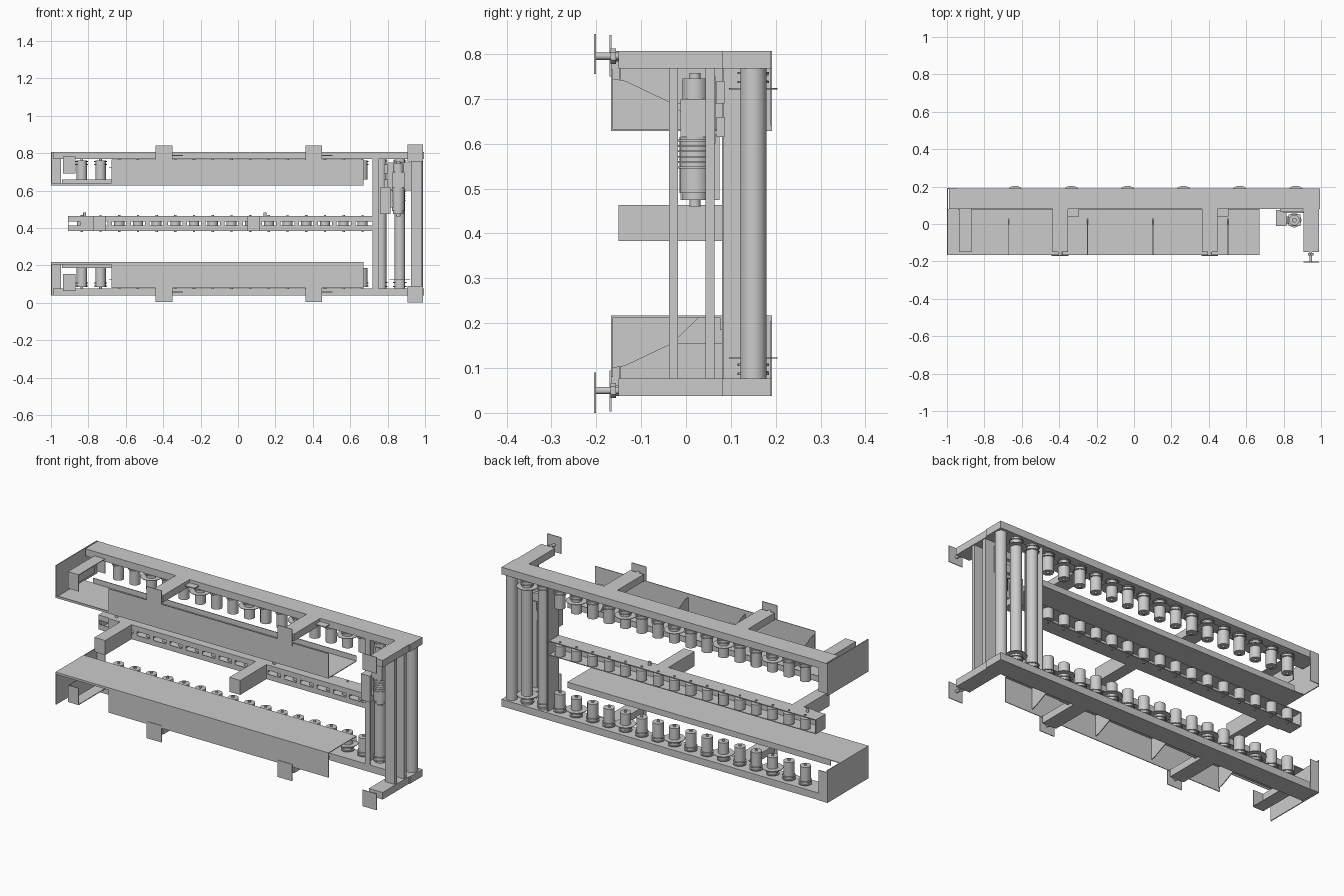
import bpy, bmesh, math
from mathutils import Matrix

H = 0.845  # overall height; the two sides mirror about H/2


def finish(bm, name):
    bmesh.ops.recalc_face_normals(bm, faces=bm.faces)
    me = bpy.data.meshes.new(name)
    bm.to_mesh(me)
    bm.free()
    ob = bpy.data.objects.new(name, me)
    bpy.context.collection.objects.link(ob)
    return ob


def box(name, x0, x1, y0, y1, z0, z1):
    bm = bmesh.new()
    m = Matrix.LocRotScale(((x0 + x1) / 2, (y0 + y1) / 2, (z0 + z1) / 2), None,
                           (x1 - x0, y1 - y0, z1 - z0))
    bmesh.ops.create_cube(bm, size=1, matrix=m)
    return finish(bm, name)


def box2(name, x0, x1, y0, y1, z0, z1):
    box("lower_" + name, x0, x1, y0, y1, z0, z1)
    box("upper_" + name, x0, x1, y0, y1, H - z1, H - z0)


def cyl(name, parts, seg=24):
    """parts: list of (x, y, z0, z1, radius), all upright cylinders"""
    bm = bmesh.new()
    for x, y, z0, z1, r in parts:
        bmesh.ops.create_cone(bm, cap_ends=True, segments=seg, radius1=r, radius2=r,
                              depth=abs(z1 - z0),
                              matrix=Matrix.Translation((x, y, (z0 + z1) / 2)))
    for f in bm.faces:
        f.smooth = len(f.verts) == 4
    for e in bm.edges:
        e.smooth = not any(len(f.verts) > 4 for f in e.link_faces)
    return finish(bm, name)


def cyl2(name, parts, seg=24):
    cyl("lower_" + name, parts, seg)
    cyl("upper_" + name, [(x, y, H - b, H - a, r) for x, y, a, b, r in parts], seg)


def bolt_y(name, x, z, y0, y1, r, seg=16):
    bm = bmesh.new()
    bmesh.ops.create_cone(bm, cap_ends=True, segments=seg, radius1=r, radius2=r, depth=y1 - y0,
                          matrix=Matrix.Translation((x, (y0 + y1) / 2, z))
                          @ Matrix.Rotation(math.pi / 2, 4, 'X'))
    return finish(bm, name)


def gusset(name, x, pts):
    bm = bmesh.new()
    f = bm.faces.new([bm.verts.new((x, y, z)) for y, z in pts])
    r = bmesh.ops.extrude_face_region(bm, geom=[f])
    bmesh.ops.translate(bm, vec=(0.004, 0, 0),
                        verts=[v for v in r["geom"] if isinstance(v, bmesh.types.BMVert)])
    return finish(bm, name)


# side rails and legs
box2("side_rail", -0.99, 0.995, 0.08, 0.19, 0.038, 0.077)
box2("end_leg", 0.905, 0.99, -0.15, 0.08, 0.038, 0.077)
for n, x in (("left", -0.395), ("right", 0.405)):
    box2(n + "_leg", x - 0.042, x + 0.042, -0.15, 0.08, 0.038, 0.077)
    box2(n + "_foot_plate", x - 0.045, x + 0.045, -0.17, -0.166, 0.003, 0.095)
    box2(n + "_leg_brace", x + 0.042, x + 0.10, 0.04, 0.08, 0.055, 0.06)
    for z in (0.05, H - 0.05):
        bolt_y(n + "_foot_bolt", x, z, -0.167, -0.13, 0.012)
box2("end_foot_plate", 0.905, 0.99, -0.205, -0.201, 0, 0.09)
for z in (0.05, H - 0.05):
    bolt_y("end_foot_bolt", 0.945, z, -0.203, -0.14, 0.008)
    bolt_y("end_foot_nut", 0.945, z, -0.168, -0.156, 0.017, 6)

# covers along both sides
box2("cover_shelf", -1, 0.67, -0.167, 0.08, 0.213, 0.217)
box2("cover_lip", -0.94, 0.67, 0.076, 0.08, 0.185, 0.215)
box2("cover_front", -0.675, 0.67, -0.167, -0.163, 0.08, 0.217)
box2("cover_end", -1, -0.995, -0.167, 0.192, 0.038, 0.217)
box2("cover_end_flange", -1, -0.945, 0.188, 0.192, 0.038, 0.205)
box2("cover_front_edge", -1, -0.675, -0.167, -0.163, 0.205, 0.217)
profile = [(-0.163, 0.214), (-0.163, 0.10), (-0.135, 0.105), (-0.03, 0.155), (0.0, 0.185), (0.03, 0.214)]
for x in (-0.672, -0.25, 0.1, 0.5):
    gusset("lower_cover_rib", x, profile)
    gusset("upper_cover_rib", x, [(y, H - z) for y, z in profile])

# short leg channel inside the covered end
box2("corner_leg_web", -0.935, -0.87, -0.145, 0.08, 0.062, 0.066)
box2("corner_leg_side", -0.935, -0.931, -0.145, 0.08, 0.062, 0.155)
box2("corner_leg_face", -0.935, -0.87, -0.149, -0.145, 0.062, 0.155)

# short side rollers with sprockets and guide flanges
xs = [-0.835 + 0.1 * i for i in range(16)]
cyl2("short_rollers", [(x, 0.15, 0.085, 0.187, 0.028) for x in xs])
cyl2("roller_axles", [(x, 0.15, 0.07, 0.195, 0.007) for x in xs], 12)
cyl2("sprockets", [(x, 0.15, z, z + 0.005, 0.034) for x in xs for z in (0.088, 0.104)])
cyl2("guide_flanges", [(-0.635 + 0.3 * i, 0.15, 0.121, 0.124, 0.054) for i in range(6)], 32)

# full width rollers at the drive end
cyl("long_rollers", [(x, 0.15, 0.077, H - 0.077, 0.029) for x in (0.765, 0.865, 0.96)], 32)
cyl2("long_roller_sprockets", [(x, 0.15, z, z + 0.005, 0.035)
                               for x in (0.765, 0.865) for z in (0.085, 0.105)])

# cross members
box("cross_beam_web", 0.72, 0.724, 0.08, 0.178, 0.077, H - 0.077)
box("cross_beam_base", 0.72, 0.752, 0.08, 0.084, 0.077, H - 0.077)
for n, y in (("front", -0.038), ("rear", 0.043)):
    box(n + "_motor_rail", 0.925, 0.985, y, y + 0.02, 0.077, H - 0.077)

# centre rail with its rollers
for n, z0, z1 in (("lower", 0.383, 0.387), ("upper", 0.459, 0.463)):
    box(n + "_centre_rail_side", -0.91, 0.72, 0.08, 0.165, z0, z1)
box("lower_centre_rail_flange", -0.91, 0.72, 0.08, 0.084, 0.383, 0.412)
box("upper_centre_rail_flange", -0.91, 0.72, 0.08, 0.084, 0.434, 0.463)
box("centre_rail_end", -0.91, -0.906, 0.08, 0.165, 0.383, 0.463)
cyl("centre_rollers", [(x, 0.15, 0.394, 0.452, 0.027) for x in xs])
cyl("centre_axles", [(x, 0.15, 0.378, 0.468, 0.006) for x in xs], 12)
for i in range(15):
    x = -0.785 + 0.1 * i
    box("centre_spacer", x - 0.012, x + 0.012, 0.08, 0.084, 0.41, 0.436)
for n, x in (("left", -0.74), ("right", 0.085)):
    box(n + "_centre_leg", x - 0.033, x + 0.033, -0.15, 0.08, 0.383, 0.463)
box("centre_joint_plate", -0.845, -0.77, 0.074, 0.08, 0.383, 0.463)
for x in (-0.82, 0.145):
    cyl("sensor_stud", [(x, 0.11, 0.46, 0.483, 0.008)], 12)

# gear motor
cyl("motor_body", [(0.857, 0.02, 0.49, 0.615, 0.034), (0.857, 0.02, 0.475, 0.49, 0.028),
                   (0.857, 0.02, 0.46, 0.475, 0.012)], 32)
cyl("motor_fins", [(0.857, 0.02, 0.545 + 0.012 * i, 0.549 + 0.012 * i, 0.038) for i in range(6)], 32)
box("motor_adapter", 0.825, 0.889, -0.012, 0.05, 0.615, 0.70)
cyl("motor_cap", [(0.857, 0.02, 0.70, 0.745, 0.028), (0.857, 0.02, 0.745, 0.757, 0.012)], 32)
box("gearbox", 0.76, 0.815, -0.012, 0.075, 0.475, 0.62)
box("terminal_box", 0.81, 0.83, 0.0, 0.04, 0.51, 0.60)
box("lower_mount_bracket", 0.78, 0.90, 0.068, 0.086, 0.615, 0.66)
box("upper_mount_bracket", 0.78, 0.90, 0.068, 0.086, 0.69, 0.74)
box("mount_plate", 0.80, 0.93, 0.058, 0.066, 0.60, 0.75)
